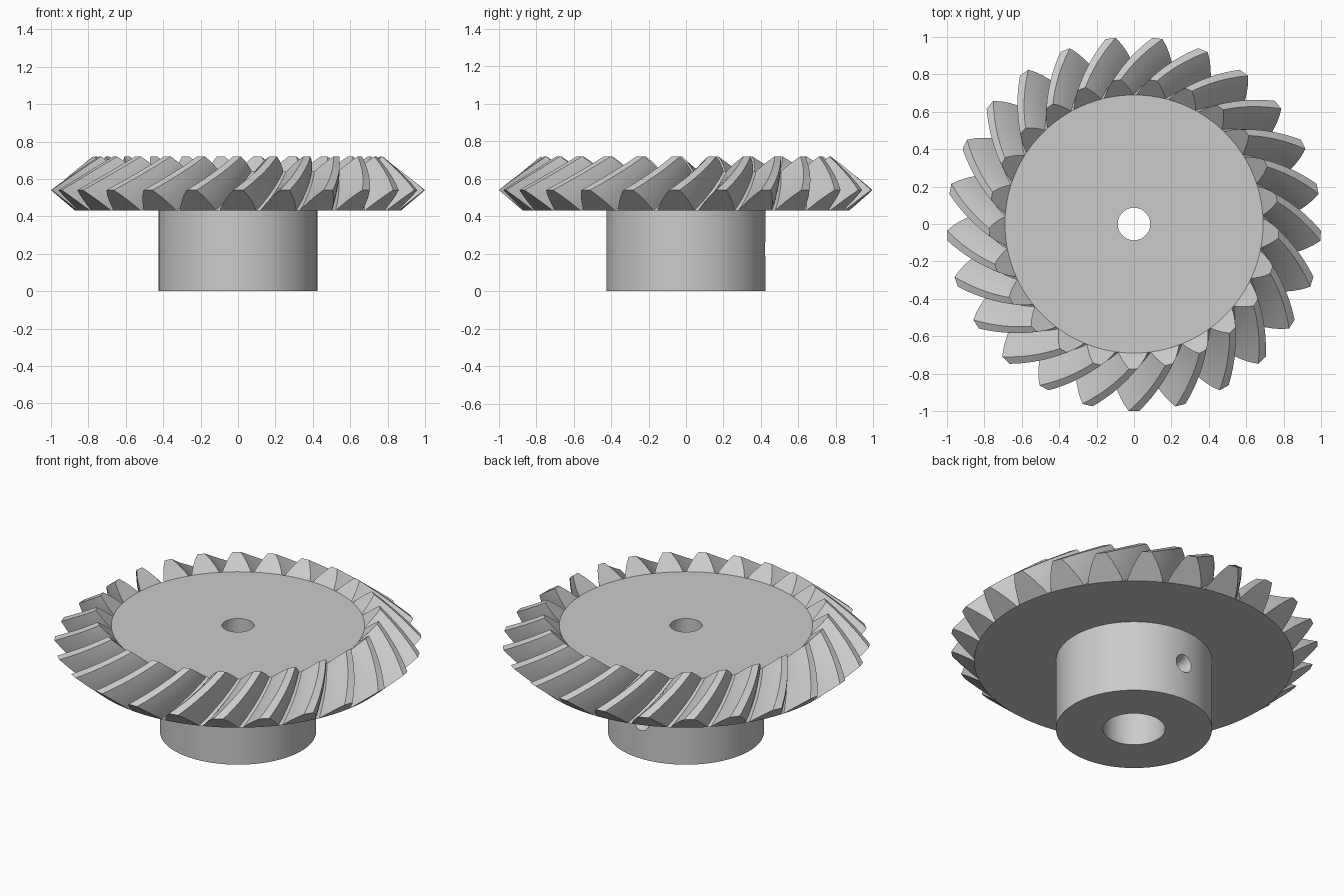
import bpy, bmesh, math
from mathutils import Matrix

if "Cube" in bpy.data.objects:
    bpy.data.objects.remove(bpy.data.objects["Cube"], do_unlink=True)

steel = bpy.data.materials.new("light grey steel")
steel.use_nodes = True
GREY = (0.6, 0.6, 0.6, 1)
steel.diffuse_color = GREY
steel.node_tree.nodes["Principled BSDF"].inputs["Base Color"].default_value = GREY

TEETH = 25
PITCH = math.tau / TEETH
TWIST = math.radians(14)      # spiral turn from outer to inner end
STEPS = 10                    # sections along each tooth
# (radius, height) of root and tip at the outer and inner ends
OUT_ROOT, OUT_TIP = (0.87, 0.43), (1.0, 0.54)
IN_ROOT, IN_TIP = (0.69, 0.64), (0.775, 0.72)
# half tooth: (height fraction, width as fraction of pitch)
HALF = [(0, 0.9), (0.2, 0.79), (0.45, 0.635), (0.72, 0.45), (1, 0.22)]
PROFILE = [(h, -w / 2) for h, w in HALF] + [(h, w / 2) for h, w in reversed(HALF)]


def make_object(name, bm):
    bmesh.ops.recalc_face_normals(bm, faces=bm.faces)
    mesh = bpy.data.meshes.new(name)
    bm.to_mesh(mesh)
    bm.free()
    mesh.materials.append(steel)
    obj = bpy.data.objects.new(name, mesh)
    bpy.context.collection.objects.link(obj)
    return obj


def cylinder(name, r_low, r_high, low, high, along_y=False, sides=96):
    bm = bmesh.new()
    m = Matrix.Translation((0, 0, (low + high) / 2))
    if along_y:
        m = Matrix.Translation((0, 0, 0.225)) @ Matrix.Rotation(-math.pi / 2, 4, "X") @ m
    bmesh.ops.create_cone(bm, cap_ends=True, segments=sides, radius1=r_low,
                          radius2=r_high, depth=high - low, matrix=m)
    return make_object(name, bm)


def activate(obj):
    bpy.ops.object.select_all(action="DESELECT")
    obj.select_set(True)
    bpy.context.view_layer.objects.active = obj


def cut(obj, cutter):
    cutter.hide_render = True
    mod = obj.modifiers.new("hole", "BOOLEAN")
    mod.operation, mod.solver, mod.object = "DIFFERENCE", "EXACT", cutter
    activate(obj)
    bpy.ops.object.modifier_apply(modifier=mod.name)
    bpy.data.objects.remove(cutter, do_unlink=True)


def smooth(obj):
    activate(obj)
    bpy.ops.object.shade_smooth_by_angle(angle=math.radians(30))


def mix(a, b, t):
    return a + (b - a) * t


def tooth_point(tooth, s, h, w):
    r, z = (mix(mix(OUT_ROOT[i], OUT_TIP[i], h), mix(IN_ROOT[i], IN_TIP[i], h), s)
            for i in (0, 1))
    a = -math.pi / 2 + (tooth + w) * PITCH + TWIST * s
    return (r * math.cos(a), r * math.sin(a), z)


# Toothed wheel: twisted tooth sections, skinned from outer to inner end
bm = bmesh.new()
rings = [[bm.verts.new(tooth_point(t, k / STEPS, h, w))
          for t in range(TEETH) for h, w in PROFILE] for k in range(STEPS + 1)]
count = len(rings[0])
for a, b in zip(rings, rings[1:]):
    for i in range(count):
        j = (i + 1) % count
        bm.faces.new((a[i], a[j], b[j], b[i]))

# Tooth end faces, then the flat front and back of the wheel
n = len(PROFILE)
for s, ring in ((0, rings[0]), (1, rings[-1])):
    rim = []
    for t in range(TEETH):
        tooth = ring[t * n:(t + 1) * n]
        base = [bm.verts.new(tooth_point(t, s, 0, mix(-0.45, 0.45, q / 4)))
                for q in (1, 2, 3)]
        bm.faces.new(tooth + base[::-1])
        rim += [tooth[0]] + base + [tooth[-1]]
    bm.faces.new(rim)
wheel = make_object("toothed_wheel", bm)
cut(wheel, cylinder("shaft_cutter", 0.087, 0.087, 0.3, 0.9, sides=64))
smooth(wheel)

# Hub with a wide bore and a countersunk set screw hole at the back
hub = cylinder("hub", 0.425, 0.425, 0, 0.43)
cut(hub, cylinder("bore_cutter", 0.17, 0.17, -0.1, 0.6, sides=64))
cut(hub, cylinder("screw_cutter", 0.036, 0.036, 0.05, 0.5, True, 32))
cut(hub, cylinder("countersink_cutter", 0.034, 0.068, 0.385, 0.45, True, 32))
smooth(hub)
